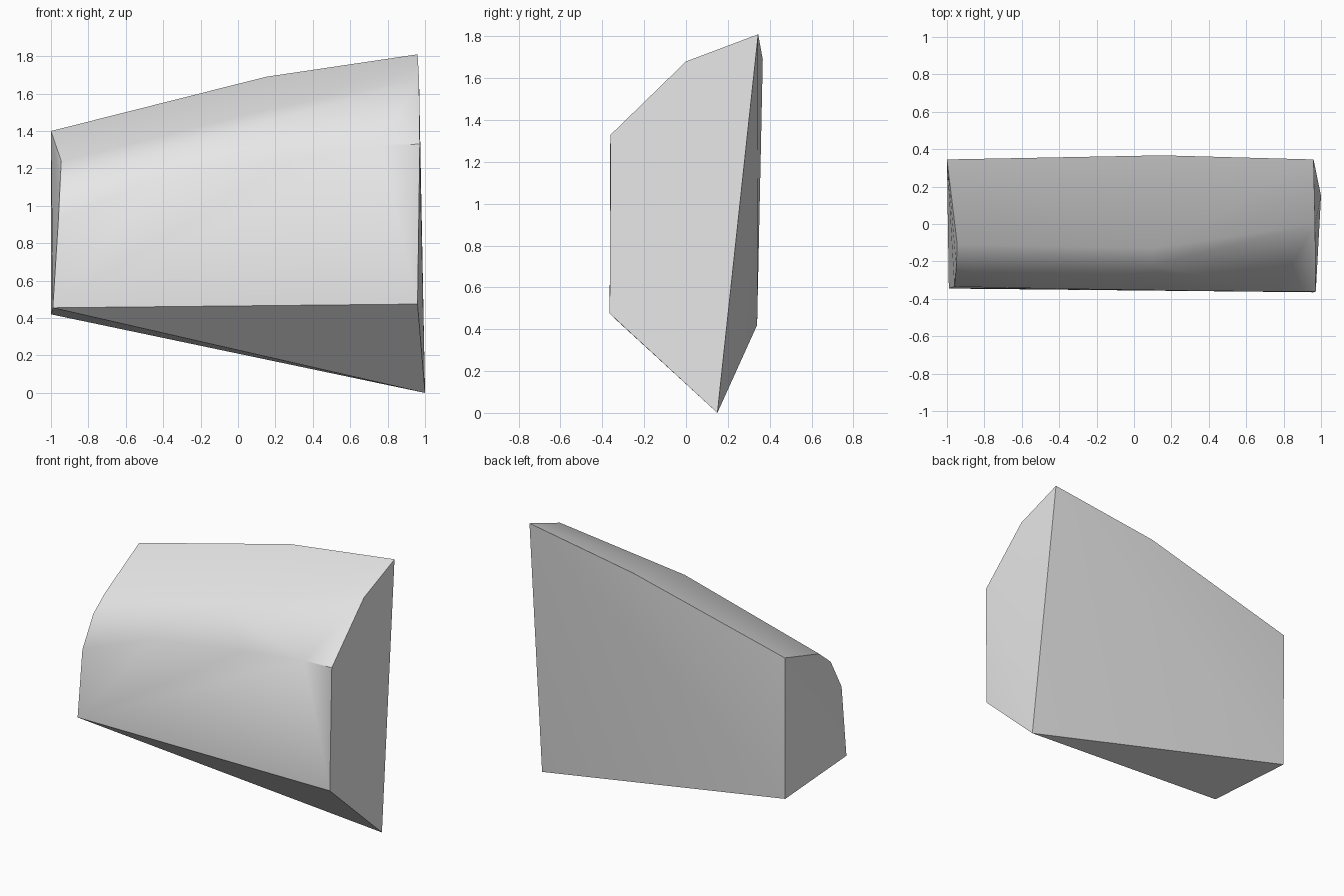
import bpy
import bmesh
import math

if "Cube" in bpy.data.objects:
    bpy.data.objects.remove(bpy.data.objects["Cube"], do_unlink=True)

# Plain grey material
grey = bpy.data.materials.new("plain_grey")
grey.use_nodes = True
colour = (0.8, 0.8, 0.8, 1)
grey.diffuse_color = colour
grey.node_tree.nodes["Principled BSDF"].inputs["Base Color"].default_value = colour

# Outline of the left end, from the top back corner round the front
left_end = [(-1, 0.345, 1.4), (-0.945, -0.11, 1.24), (-0.95, -0.23, 1.14),
            (-0.96, -0.335, 0.93), (-0.99, -0.345, 0.455), (-1, 0.34, 0.42)]

# Outline of the right end, narrowing to a low point
right_end = [(0.96, 0.345, 1.81), (0.968, 0, 1.68), (0.972, -0.36, 1.33),
             (0.96, -0.365, 0.475), (1, 0.15, 0)]

# Rounded shoulder between the ends: back rim, upper, middle and lower rows
shoulder = [(0.15, 0.367, 1.69),
            (0.1, -0.13, 1.5), (-0.5, -0.13, 1.33),
            (0.1, -0.22, 1.43), (-0.45, -0.23, 1.27),
            (-0.42, -0.346, 1.15), (0.3, -0.357, 1.26), (0.76, -0.362, 1.325)]

# Convex block wrapped around the outlines
bm = bmesh.new()
for point in left_end + right_end + shoulder:
    bm.verts.new(point)
hull = bmesh.ops.convex_hull(bm, input=bm.verts[:])
loose = [v for v in bm.verts if not v.link_faces]
bmesh.ops.delete(bm, geom=loose, context="VERTS")
bmesh.ops.recalc_face_normals(bm, faces=bm.faces[:])

mesh = bpy.data.meshes.new("stone_block")
bm.to_mesh(mesh)
bm.free()
mesh.materials.append(grey)
block = bpy.data.objects.new("stone_block", mesh)
bpy.context.collection.objects.link(block)

# Soft shoulder, sharp rims
bpy.ops.object.select_all(action="DESELECT")
block.select_set(True)
bpy.context.view_layer.objects.active = block
bpy.ops.object.shade_smooth_by_angle(angle=math.radians(38))
